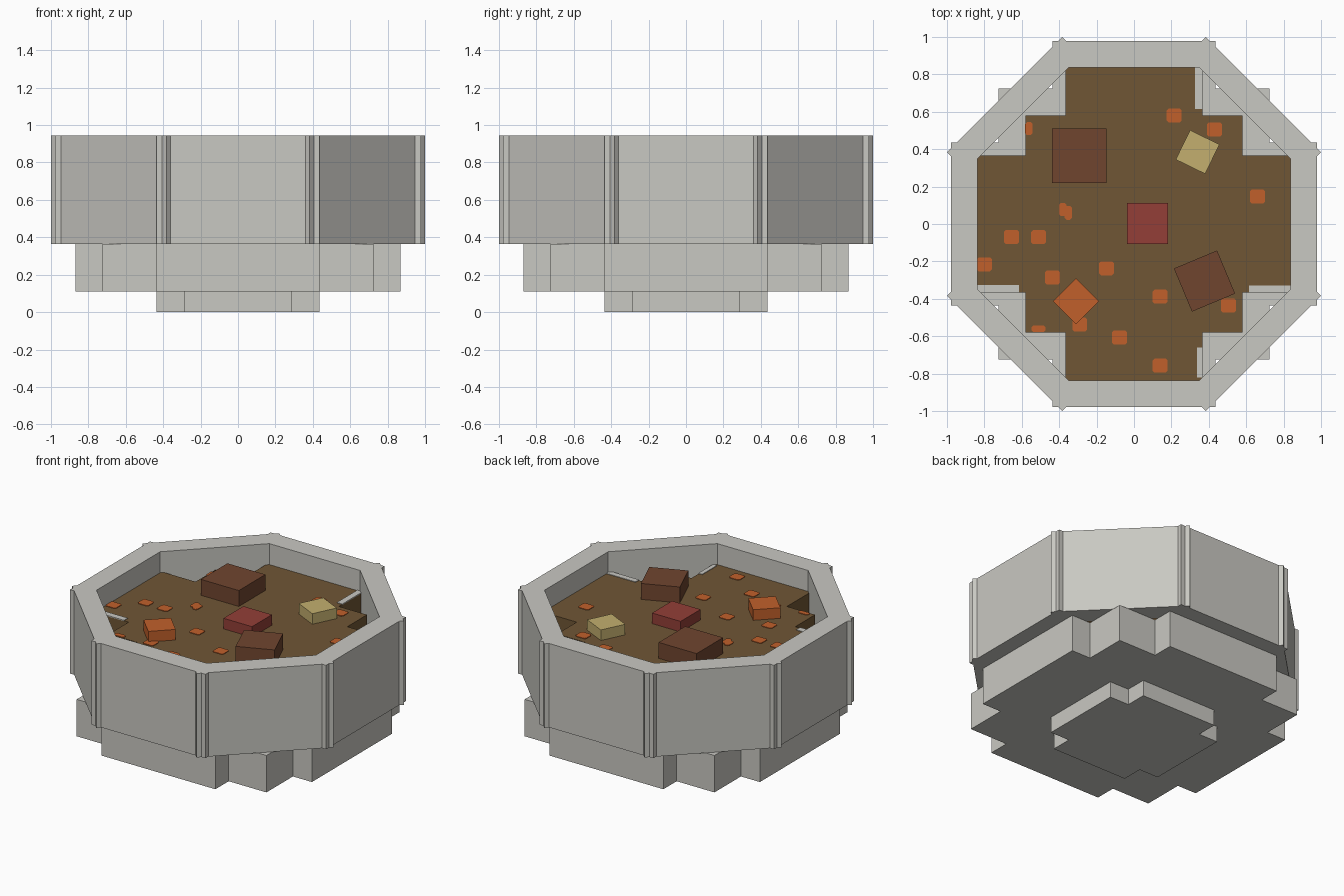
import bpy, bmesh, math

cube = bpy.data.objects.get("Cube")
if cube:
    bpy.data.objects.remove(cube, do_unlink=True)


def linear(c):
    c /= 255
    return c / 12.92 if c <= 0.04045 else ((c + 0.055) / 1.055) ** 2.4


def material(name, *rgb):
    mat = bpy.data.materials.new(name)
    mat.use_nodes = True
    col = tuple(linear(c) for c in rgb) + (1.0,)
    mat.diffuse_color = col
    mat.node_tree.nodes["Principled BSDF"].inputs["Base Color"].default_value = col
    return mat


STONE = material("pale_stone", 201, 200, 194)
BROTH = material("brown_broth", 112, 86, 53)
ORANGE = material("carrot_orange", 193, 96, 43)
MEAT = material("dark_brown_meat", 112, 69, 47)
RED = material("deep_red", 147, 63, 55)
YELLOW = material("pale_yellow", 195, 175, 110)


def prism(name, outline, z0, z1, mat, loc=(0, 0), angle=0):
    """Extrude a flat counter-clockwise outline from z0 to z1."""
    bm = bmesh.new()
    face = bm.faces.new([bm.verts.new((x, y, z0)) for x, y in outline])
    out = bmesh.ops.extrude_face_region(bm, geom=[face])
    for v in out["geom"]:
        if isinstance(v, bmesh.types.BMVert):
            v.co.z = z1
    bmesh.ops.recalc_face_normals(bm, faces=bm.faces)
    me = bpy.data.meshes.new(name)
    bm.to_mesh(me)
    bm.free()
    me.materials.append(mat)
    ob = bpy.data.objects.new(name, me)
    ob.location = (loc[0], loc[1], 0)
    ob.rotation_euler.z = math.radians(angle)
    bpy.context.collection.objects.link(ob)
    return ob


def rect(x0, x1, y0, y1):
    return [(x0, y0), (x1, y0), (x1, y1), (x0, y1)]


def square(side):
    return rect(-side / 2, side / 2, -side / 2, side / 2)


def chamfered(w, h, c=0.01):
    a, b = w / 2, h / 2
    return [(a - c, -b), (a, -b + c), (a, b - c), (a - c, b),
            (-a + c, b), (-a, b - c), (-a, -b + c), (-a + c, -b)]


def stepped(quarter):
    """Repeat the stepped corner of one quadrant around all four."""
    pts, q = [], list(quarter)
    for _ in range(4):
        pts += q
        q = [(-y, x) for x, y in q]
    return pts


# Stepped foot and lower body
prism("foot", stepped([(.436, .29), (.29, .29), (.29, .436)]), 0, .11, STONE)
prism("lower_body", stepped([(.87, .436), (.725, .436), (.725, .725),
                             (.436, .725), (.436, .87)]), .11, .365, STONE)

# Eight overlapping wall slabs around the bowl
for i in range(8):
    prism(f"wall_{i + 1}", rect(-.436, .436, .838, .978), .365, .945, STONE, angle=45 * i)

# Stew filling the bowl
TOP = .80
prism("stew", stepped([(.838, .365), (.58, .365), (.58, .58),
                       (.365, .58), (.365, .838)]), .36, TOP, BROTH)

# Chunks floating in the stew: side, centre, turn, top height
for name, side, loc, turn, top, mat in [
    ("large_meat_chunk", .29, (-.293, .365), 0, .91, MEAT),
    ("small_meat_chunk", .25, (.377, -.305), 22.7, .91, MEAT),
    ("red_chunk", .218, (.072, .003), 0, .873, RED),
    ("yellow_chunk", .175, (.34, .385), -26, .873, YELLOW),
    ("orange_chunk", .174, (-.31, -.413), 45, .873, ORANGE),
]:
    prism(name, square(side), TOP - .02, top, mat, loc, turn)

# Flat orange flecks on the surface
flecks = [(.215, .58), (.43, .505), (.66, .147), (-.655, -.07), (-.51, -.07),
          (-.147, -.237), (-.436, -.286), (-.80, -.216), (.14, -.388), (-.078, -.607),
          (.14, -.757), (.505, -.436), (-.29, -.537), (-.352, .06)]
for i, p in enumerate(flecks):
    w = .04 if i == len(flecks) - 1 else .08
    prism(f"fleck_{i + 1}", chamfered(w, .075), TOP - .002, TOP + .004, ORANGE, p)
prism("fleck_left", chamfered(.04, .07), TOP - .002, TOP + .004, ORANGE, (-.562, .51))
prism("fleck_middle", chamfered(.04, .07), TOP - .002, TOP + .004, ORANGE, (-.382, .078))
prism("fleck_front", chamfered(.075, .035), TOP - .002, TOP + .004, ORANGE, (-.51, -.56))

# Pale slivers along some edges of the stew
for i, r in enumerate([(.325, .367, .615, .84), (.338, .367, -.82, -.66),
                       (-.84, -.615, -.367, -.325), (.615, .84, -.367, -.328)]):
    prism(f"pale_edge_{i + 1}", rect(*r), TOP - .002, TOP + .004, STONE)
